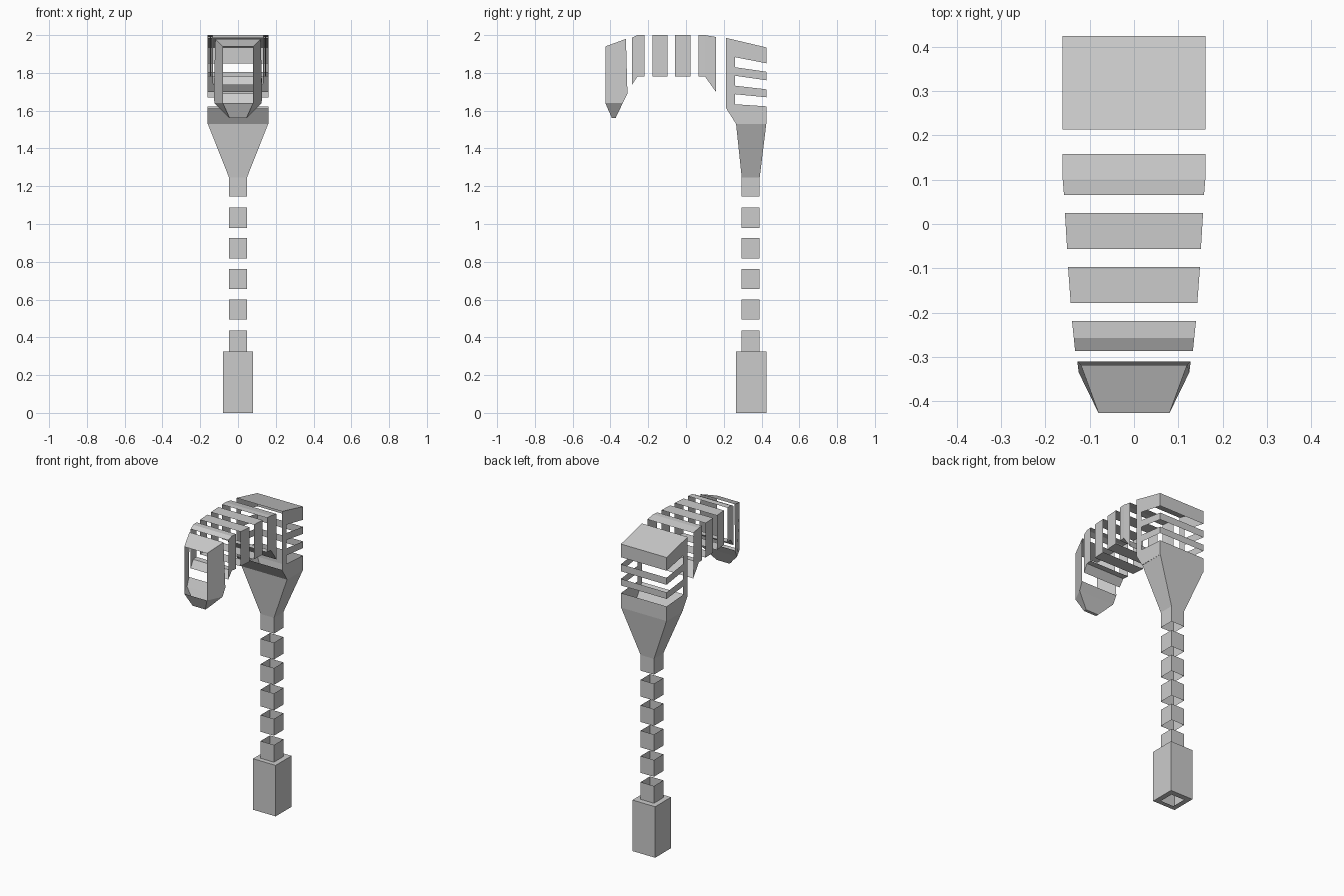
import bpy, bmesh
from mathutils import Vector

if "Cube" in bpy.data.objects:
    bpy.data.objects.remove(bpy.data.objects["Cube"])


def finish(name, bm):
    bmesh.ops.remove_doubles(bm, verts=bm.verts, dist=0.0005)
    bmesh.ops.recalc_face_normals(bm, faces=bm.faces)
    mesh = bpy.data.meshes.new(name)
    bm.to_mesh(mesh)
    bm.free()
    ob = bpy.data.objects.new(name, mesh)
    bpy.context.collection.objects.link(ob)
    return ob


def face(bm, pts):
    return bm.faces.new([bm.verts.new(Vector(p)) for p in pts])


def loft(name, rings):
    """Open-ended thin sleeve through four-cornered rings."""
    bm = bmesh.new()
    for a, b in zip(rings, rings[1:]):
        for i in range(4):
            j = (i + 1) % 4
            face(bm, [a[i], a[j], b[j], b[i]])
    return finish(name, bm)


def flat_ring(z, w, y0, y1):
    return [(-w, y0, z), (w, y0, z), (w, y1, z), (-w, y1, z)]


def upright_ring(y, w, z0, z1):
    return [(-w, y, z0), (w, y, z0), (w, y, z1), (-w, y, z1)]


TUBE = (0.047, 0.295, 0.39)
WIDE = (0.08, 0.265, 0.425)

# Grip with open bottom and the first sleeve of the stem
loft("grip", [flat_ring(0, *TUBE), flat_ring(0, *WIDE), flat_ring(0.325, *WIDE),
              flat_ring(0.325, *TUBE), flat_ring(0.435, *TUBE)])

# Separate stem sleeves
for i in range(4):
    z = 0.494 + i * 0.162
    loft(f"stem_sleeve_{i + 1}", [flat_ring(z, *TUBE), flat_ring(z + 0.107, *TUBE)])

# Top sleeve flaring into the neck
loft("neck", [flat_ring(1.145, *TUBE), flat_ring(1.245, *TUBE),
              flat_ring(1.53, 0.16, 0.265, 0.425)])

# Rear head: hollow shell, open in front, slotted from the back
bm = bmesh.new()
W, YF, YM, YB = 0.161, 0.213, 0.26, 0.425
# each band: upper and lower z at the spine, upper and lower z at the back
bands = [(1.974, 1.883, 1.935, 1.851), (1.83, 1.785, 1.806, 1.761),
         (1.732, 1.687, 1.713, 1.671)]
base = [(YF, 1.612), (0.265, 1.53), (YB, 1.53), (YB, 1.623), (YM, 1.634)]
for s in (-W, W):
    face(bm, [(s, y, z) for y, z in base])
    spine = [(YF, 1.612), (YM, 1.634)]
    for a, b, c, d in reversed(bands):
        spine += [(YM, b), (YM, a)]
        face(bm, [(s, YM, a), (s, YM, b), (s, YB, d), (s, YB, c)])
    face(bm, [(s, y, z) for y, z in spine + [(YF, 1.985)]])
for z0, z1 in [(1.53, 1.623)] + [(d, c) for _, _, c, d in bands]:
    face(bm, [(-W, YB, z0), (W, YB, z0), (W, YB, z1), (-W, YB, z1)])
face(bm, [(-W, YF, 1.985), (W, YF, 1.985), (W, YB, 1.935), (-W, YB, 1.935)])
face(bm, [(-W, YF, 1.612), (W, YF, 1.612), (W, 0.265, 1.53), (-W, 0.265, 1.53)])
finish("rear_head", bm)

# Hoops along the arm: (y, half width, bottom z, top z)
hoops = [
    [(-0.287, 0.133, 1.735, 1.985), (-0.257, 0.136, 1.78, 2.0), (-0.219, 0.14, 1.78, 2.0)],
    [(-0.178, 0.143, 1.78, 2.0), (-0.097, 0.149, 1.78, 2.0)],
    [(-0.057, 0.151, 1.78, 2.0), (0.025, 0.156, 1.78, 2.0)],
    [(0.065, 0.158, 1.78, 2.0), (0.101, 0.161, 1.78, 2.0), (0.158, 0.162, 1.7, 1.99)],
]
for i, h in enumerate(hoops):
    loft(f"arm_hoop_{i + 1}", [upright_ring(*r) for r in h])

# Front cap: faceted shell, open at the back, with a window in front
bm = bmesh.new()
front_low, front_top = (0.08, -0.427, 1.64), (0.08, -0.427, 1.94)
back_top, back_low = (0.12, -0.318, 1.98), (0.128, -0.31, 1.69)
heel = (0.125, -0.335, 1.64)
tip_front, tip_back = (0.045, -0.392, 1.56), (0.045, -0.373, 1.56)


def flip(p):
    return (-p[0], p[1], p[2])


for side in (lambda p: p, flip):
    face(bm, [side(p) for p in (front_low, front_top, back_top, back_low, heel)])
    face(bm, [side(p) for p in (front_low, heel, tip_back, tip_front)])
for a, b in [(front_top, back_top), (front_low, tip_front), (tip_front, tip_back),
             (tip_back, heel), (heel, back_low)]:
    face(bm, [a, b, flip(b), flip(a)])
pane = face(bm, [front_low, front_top, flip(front_top), flip(front_low)])
bmesh.ops.inset_individual(bm, faces=[pane], thickness=0.029)
bmesh.ops.delete(bm, geom=[pane], context='FACES')
finish("front_cap", bm)
